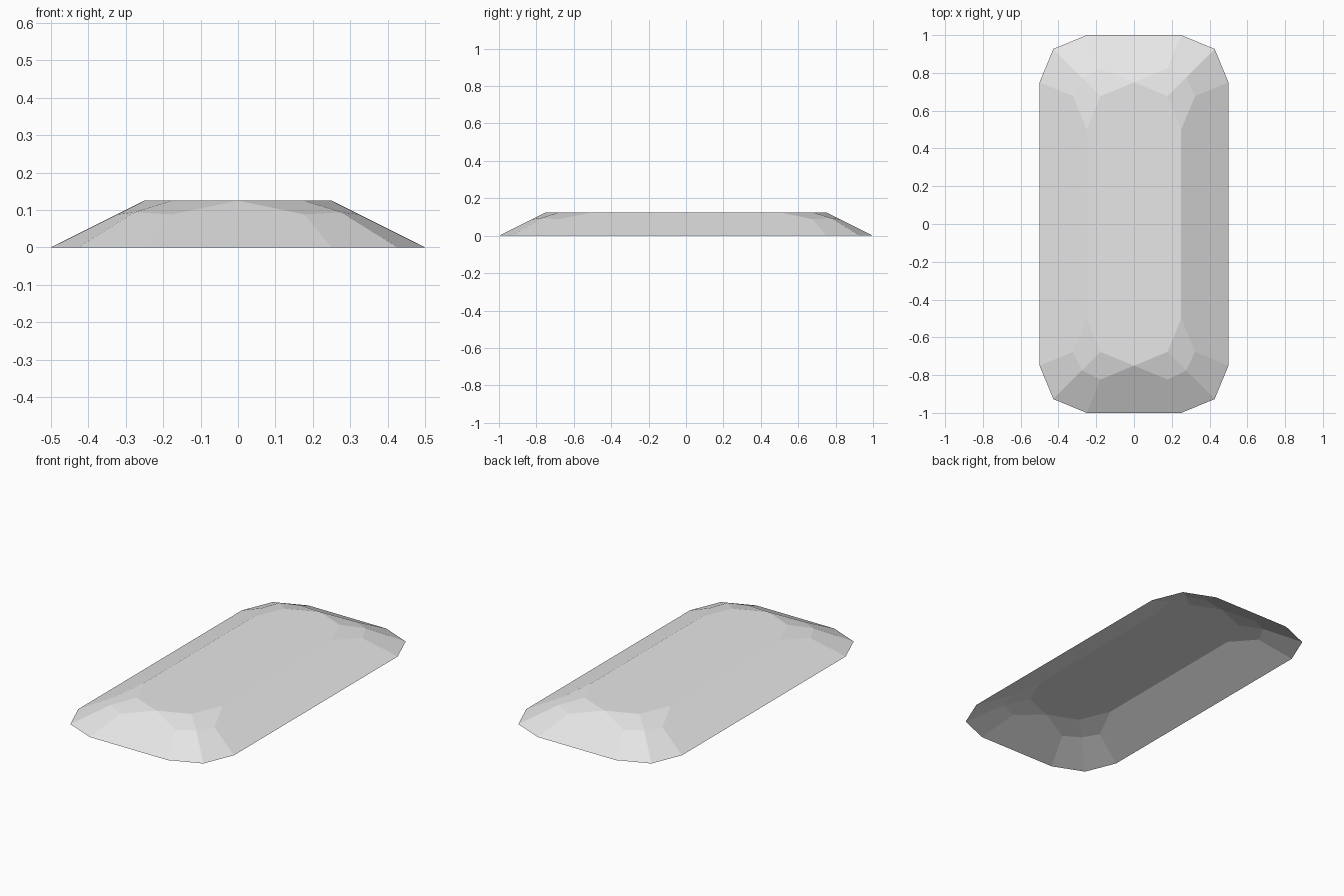
import bpy
import bmesh

cube = bpy.data.objects.get("Cube")
if cube:
    bpy.data.objects.remove(cube, do_unlink=True)

HEIGHT, MID = 0.125, 0.088

# One rounded corner as a 3 x 3 patch: rows run from base to top, end to side
corner = [
    [(0.25, 1.0, 0), (0.427, 0.927, 0), (0.5, 0.75, 0)],
    [(0.177, 0.823, MID), (0.276, 0.776, 0.094), (0.323, 0.677, MID)],
    [(0, 0.75, HEIGHT), (0.177, 0.677, HEIGHT), (0.25, 0.5, HEIGHT)],
]
end_edge = [row[0] for row in corner]
side_edge = [row[2] for row in corner]

bm = bmesh.new()


def add_face(points, sx=1, sy=1):
    bm.faces.new([bm.verts.new((x * sx, y * sy, z)) for x, y, z in points])


def mirrored(points, sx, sy):
    return [(x * sx, y * sy, z) for x, y, z in points]


# Four faceted corners
for sx in (-1, 1):
    for sy in (-1, 1):
        for i in range(2):
            for j in range(2):
                add_face([corner[i][j], corner[i][j + 1],
                          corner[i + 1][j + 1], corner[i + 1][j]], sx, sy)

# Sloping end and side walls
for s in (-1, 1):
    add_face(end_edge + mirrored(end_edge[1::-1], -1, 1), 1, s)
    add_face(side_edge + mirrored(side_edge[::-1], 1, -1), s, 1)

# Flat top, traced around the four corners
rim = corner[2]
half = rim + mirrored(rim[::-1], 1, -1)
add_face(half + mirrored(half[-2:0:-1], -1, 1))

# Weld the pieces and turn every face outwards (the underside stays open)
bmesh.ops.remove_doubles(bm, verts=bm.verts[:], dist=0.0005)
for face in bm.faces:
    face.normal_update()
    if face.normal.z < 0:
        face.normal_flip()

mesh = bpy.data.meshes.new("bevelled_shell")
bm.to_mesh(mesh)
bm.free()

# Plain grey finish
grey = bpy.data.materials.new("light_grey")
grey.use_nodes = True
colour = (0.8, 0.8, 0.8, 1)
grey.diffuse_color = colour
grey.node_tree.nodes["Principled BSDF"].inputs["Base Color"].default_value = colour
mesh.materials.append(grey)

shell = bpy.data.objects.new("bevelled_shell", mesh)
bpy.context.collection.objects.link(shell)
